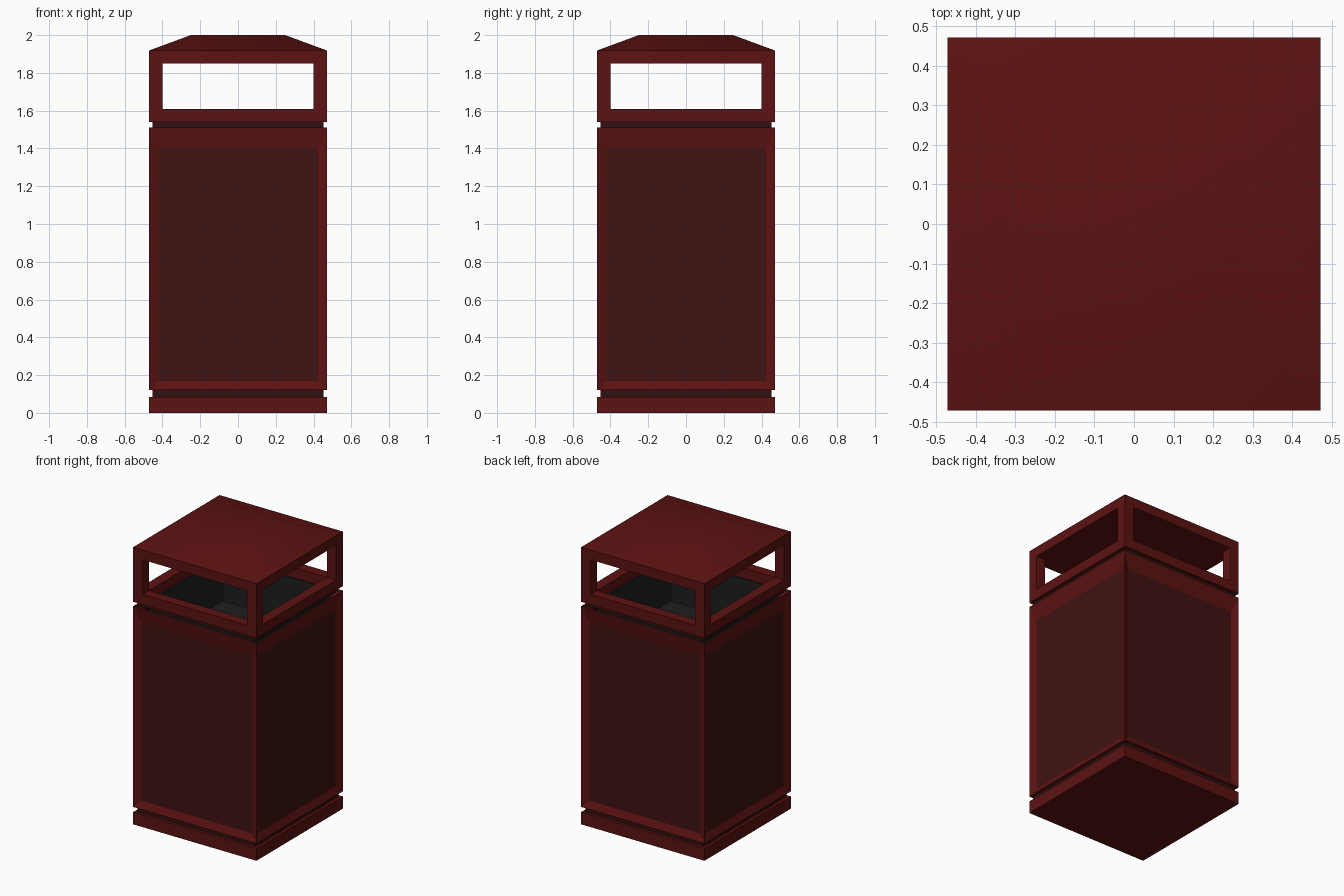
import bpy, bmesh
from mathutils import Matrix, Vector

if "Cube" in bpy.data.objects:
    bpy.data.objects.remove(bpy.data.objects["Cube"])


def material(name, rgb):
    m = bpy.data.materials.new(name)
    m.diffuse_color = (*rgb, 1)
    m.use_nodes = True
    m.node_tree.nodes["Principled BSDF"].inputs["Base Color"].default_value = m.diffuse_color
    return m


RED = material("red_paint", (0.11, 0.006, 0.006))
PANEL = material("dark_red_panel", (0.05, 0.006, 0.006))
GROOVE = material("groove_paint", (0.03, 0.005, 0.005))
GREY = material("liner_grey", (0.012, 0.013, 0.013))


def finish(name, bm, *mats):
    bmesh.ops.recalc_face_normals(bm, faces=bm.faces)
    me = bpy.data.meshes.new(name)
    bm.to_mesh(me)
    bm.free()
    ob = bpy.data.objects.new(name, me)
    for m in mats:
        me.materials.append(m)
    bpy.context.collection.objects.link(ob)
    return ob


def box(bm, lo, hi):
    lo, hi = Vector(lo), Vector(hi)
    mat = Matrix.Translation((lo + hi) / 2) @ Matrix.Diagonal((*(hi - lo), 1))
    return bmesh.ops.create_cube(bm, size=1, matrix=mat)


def square_loft(name, profile, mat, closed=False):
    """Stack square rings given as (half width, z); closed joins last to first."""
    bm = bmesh.new()
    rings = [[bm.verts.new((sx * h, sy * h, z))
              for sx, sy in ((-1, -1), (1, -1), (1, 1), (-1, 1))] for h, z in profile]
    pairs = list(zip(rings, rings[1:]))
    if closed:
        pairs.append((rings[-1], rings[0]))
    else:
        bm.faces.new(rings[0])
        bm.faces.new(rings[-1])
    for a, b in pairs:
        for i in range(4):
            j = (i + 1) % 4
            bm.faces.new((a[i], a[j], b[j], b[i]))
    return finish(name, bm, mat)


H, IN, G = 0.472, 0.40, 0.452   # outer, opening and groove half widths

# Base and the two recessed shadow gaps
square_loft("base_plinth", [(H, 0), (H, 0.085)], RED)
square_loft("lower_groove", [(G, 0.085), (G, 0.12)], GROOVE)
square_loft("upper_groove", [(G, 1.51), (G, 1.54), (IN, 1.54), (IN, 1.51)], GROOVE, True)

# Body with recessed side panels and an open top
bm = bmesh.new()
box(bm, (-H, -H, 0.12), (H, H, 1.51))
bm.normal_update()
sides = [f for f in bm.faces if abs(f.normal.z) < 0.5]
top = [f for f in bm.faces if f.normal.z > 0.5]
bmesh.ops.inset_individual(bm, faces=sides, thickness=0.069)
bmesh.ops.inset_individual(bm, faces=top, thickness=H - IN)
for f in sides:
    f.material_index = 1
    bmesh.ops.translate(bm, verts=f.verts, vec=f.normal * -0.02)
bmesh.ops.translate(bm, verts=top[0].verts, vec=(0, 0, -0.29))
finish("panelled_body", bm, RED, PANEL)

# Inner liner
square_loft("bin_liner", [(IN - 0.002, 1.225), (IN - 0.002, 1.54),
                          (IN - 0.012, 1.54), (IN - 0.012, 1.24)], GREY)

# Hood: lower rail, corner posts, roof
square_loft("hood_rail", [(H, 1.54), (H, 1.61), (IN, 1.61), (IN, 1.54)], RED, True)
bm = bmesh.new()
for sx in (-1, 1):
    for sy in (-1, 1):
        xs, ys = sorted((sx * IN, sx * H)), sorted((sy * IN, sy * H))
        box(bm, (xs[0], ys[0], 1.61), (xs[1], ys[1], 1.85))
finish("corner_posts", bm, RED)
roof = square_loft("roof", [(H, 1.85), (H, 1.918), (0.25, 2.0)], RED)
bpy.context.view_layer.objects.active = roof
roof.select_set(True)
bpy.ops.object.shade_smooth_by_angle(angle=0.6)
